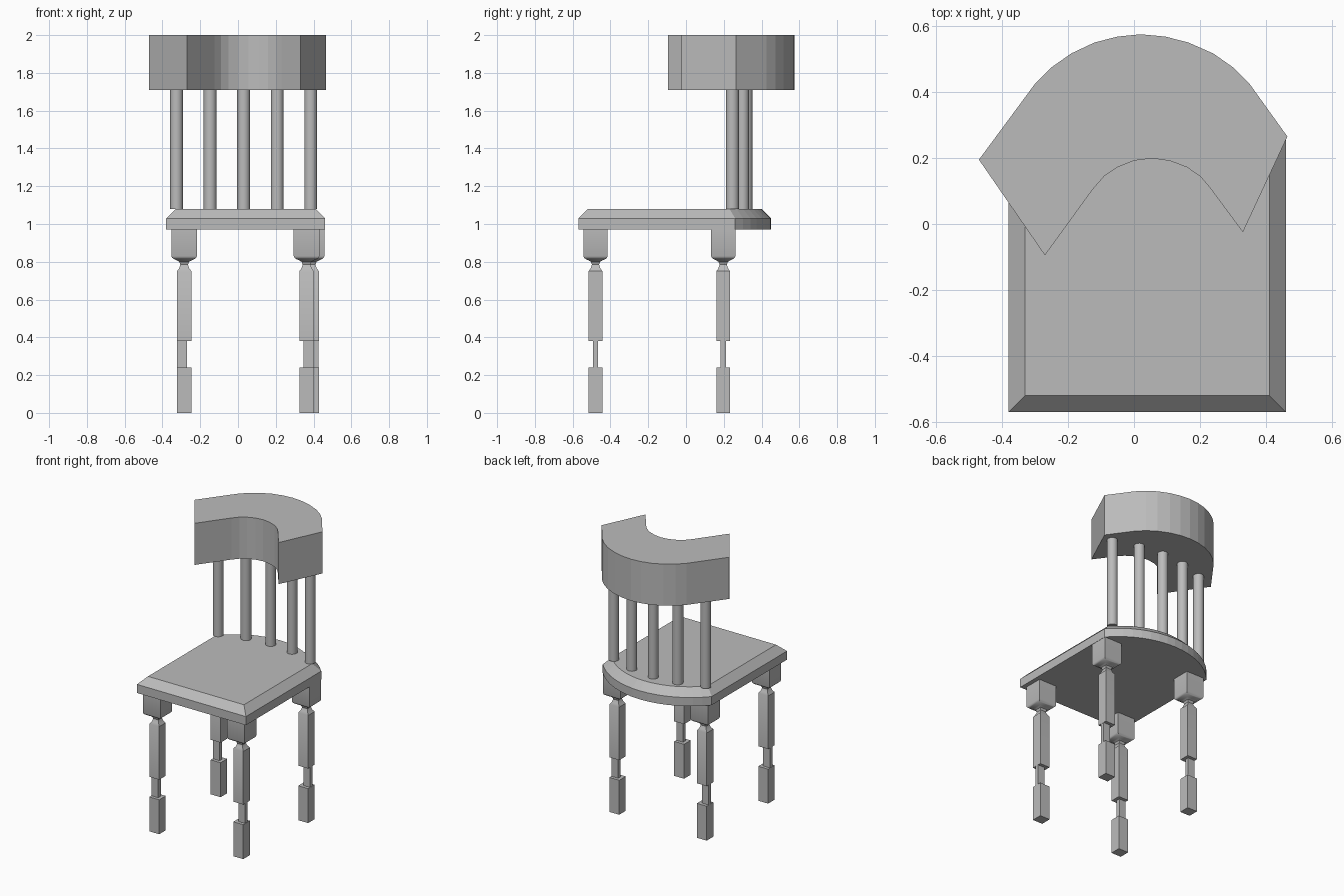
import bpy, bmesh, math

if "Cube" in bpy.data.objects:
    bpy.data.objects.remove(bpy.data.objects["Cube"], do_unlink=True)

GREY = (0.5, 0.5, 0.5, 1)
mat = bpy.data.materials.new("plain grey")
mat.use_nodes = True
mat.diffuse_color = GREY
mat.node_tree.nodes["Principled BSDF"].inputs["Base Color"].default_value = GREY


def loft(name, rings):
    """Skin a stack of matching closed rings and cap both ends."""
    bm = bmesh.new()
    loops = [[bm.verts.new(p) for p in ring] for ring in rings]
    n = len(loops[0])
    for low, high in zip(loops, loops[1:]):
        for i in range(n):
            j = (i + 1) % n
            bm.faces.new((low[i], low[j], high[j], high[i]))
    bm.faces.new(loops[0][::-1])
    bm.faces.new(loops[-1])
    bmesh.ops.recalc_face_normals(bm, faces=bm.faces)
    mesh = bpy.data.meshes.new(name)
    bm.to_mesh(mesh)
    bm.free()
    mesh.materials.append(mat)
    obj = bpy.data.objects.new(name, mesh)
    bpy.context.collection.objects.link(obj)
    return obj


def smooth(obj, degrees):
    bpy.ops.object.select_all(action='DESELECT')
    obj.select_set(True)
    bpy.context.view_layer.objects.active = obj
    bpy.ops.object.shade_smooth_by_angle(angle=math.radians(degrees))


def rect(x, y, z, hx, hy):
    return [(x + sx * hx, y + sy * hy, z)
            for sx, sy in ((-1, -1), (1, -1), (1, 1), (-1, 1))]


# Seat: straight sides, bowed back, chamfered top edge
MID = 0.04


def seat_ring(z, inset):
    half, side, back = 0.42 - inset, 0.26 - inset * 0.6, 0.45 - inset
    sag = back - side
    radius = (half ** 2 + sag ** 2) / (2 * sag)
    sweep = math.asin(half / radius)
    ring = [(MID - half, inset - 0.57, z), (MID + half, inset - 0.57, z)]
    for i in range(17):
        a = sweep * (1 - i / 8)
        ring.append((MID + radius * math.sin(a),
                     back - radius + radius * math.cos(a), z))
    return ring


loft("seat", [seat_ring(0.97, 0), seat_ring(1.03, 0), seat_ring(1.08, 0.05)])

# Legs: square blocks, slim offset waist, flared top block
FLARE = [(0.24, 0.038), (0.38, 0.038), (0.75, 0.038), (0.765, 0.027),
         (0.785, 0.02), (0.8, 0.026), (0.808, 0.04), (0.815, 0.056),
         (0.822, 0.064), (0.83, 0.068), (0.97, 0.068)]
for name, x, y, side in (("front_right", -0.285, -0.479, -1),
                         ("back_right", -0.285, 0.197, -1),
                         ("front_left", 0.363, -0.479, 1),
                         ("back_left", 0.39, 0.197, 1)):
    loft(name + "_foot", [rect(x, y, z, 0.038, 0.036) for z in (0, 0.24)])
    loft(name + "_waist", [rect(x + side * 0.011, y, z, 0.026, 0.014)
                           for z in (0.23, 0.39)])
    leg = loft(name + "_leg", [rect(x, y, z, h, h * 0.95) for z, h in FLARE[1:]])
    smooth(leg, 35)

# Back spindles on a shallow bow
for i in range(5):
    t = (i - 2) / 2
    cx, cy = 0.03 + 0.355 * t, 0.318 - 0.072 * t * t
    rings = [[(cx + 0.034 * math.cos(k * math.tau / 20),
               cy + 0.034 * math.sin(k * math.tau / 20), z) for k in range(20)]
             for z in (1.08, 1.73)]
    smooth(loft("spindle_%d" % (i + 1), rings), 40)

# Curved top rail, slightly uneven at the two ends
RAIL = [(-0.27, -0.095), (-0.125, 0.105), (-0.09, 0.145), (-0.05, 0.172),
        (0, 0.192), (0.055, 0.199), (0.11, 0.191), (0.16, 0.172),
        (0.2, 0.145), (0.23, 0.11), (0.33, -0.025), (0.465, 0.265),
        (0.35, 0.425), (0.3, 0.475), (0.24, 0.517), (0.165, 0.55),
        (0.095, 0.568), (0.02, 0.575), (-0.05, 0.568), (-0.12, 0.55),
        (-0.19, 0.517), (-0.25, 0.475), (-0.3, 0.425), (-0.47, 0.195)]
loft("top_rail", [[(x, y, z) for x, y in RAIL] for z in (1.71, 2.0)])
